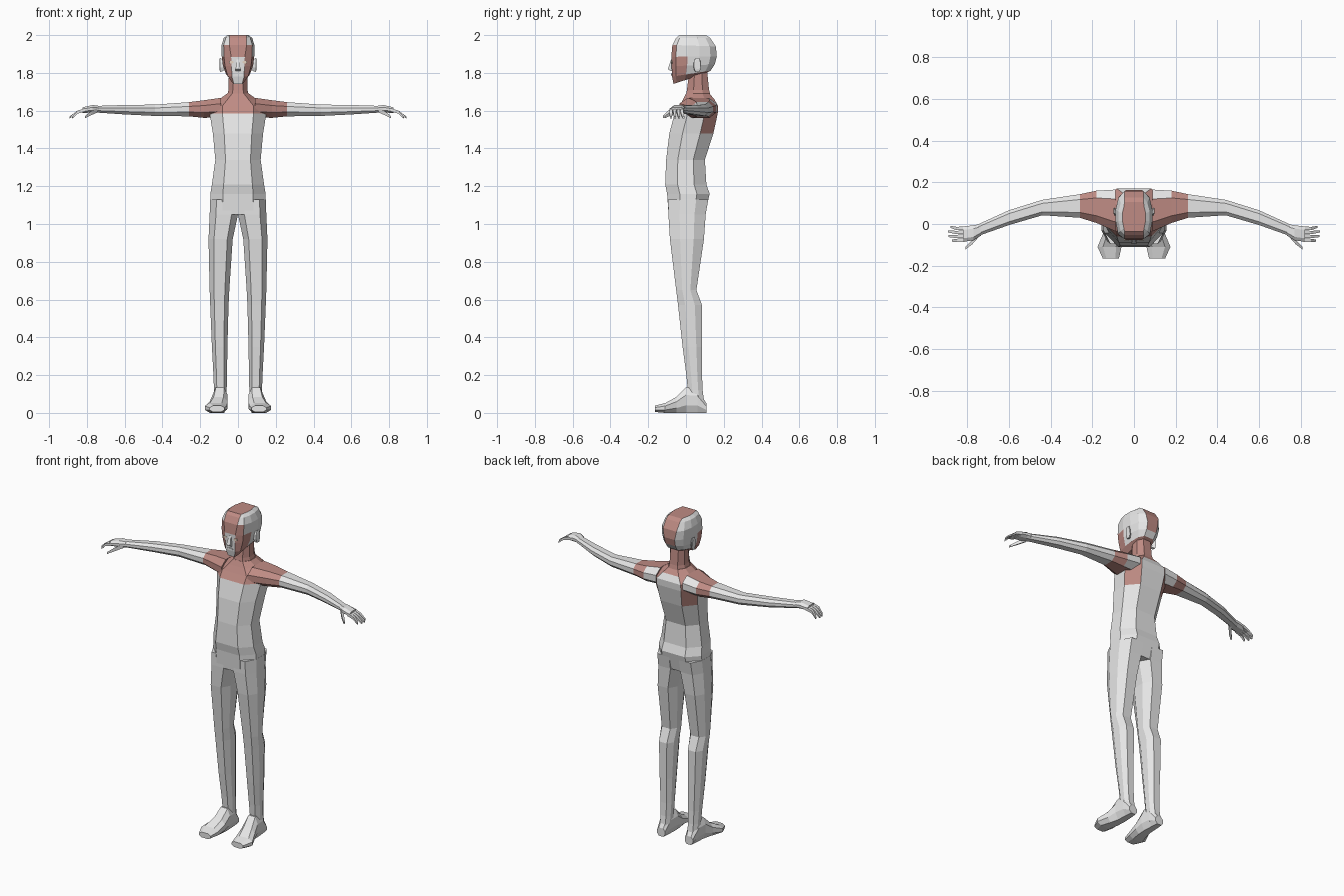
import bpy, bmesh
from mathutils import Vector

cube = bpy.data.objects.get("Cube")
if cube:
    bpy.data.objects.remove(cube, do_unlink=True)


def material(name, rgb):
    m = bpy.data.materials.new(name)
    m.use_nodes = True
    m.diffuse_color = (*rgb, 1)
    m.node_tree.nodes["Principled BSDF"].inputs["Base Color"].default_value = (*rgb, 1)
    return m


GREY = material("pale grey", (0.8, 0.8, 0.8))
RED = material("dusty red", (0.52, 0.26, 0.23))
EYE = material("eye cream", (0.8, 0.66, 0.54))

# Unit cross-section with eight corners
OCTAGON = [(.55, -1), (1, -.4), (1, .4), (.55, 1), (-.55, 1), (-1, .4), (-1, -.4), (-.55, -1)]
DIAMOND = [(1, -1), (1, 1), (-1, 1), (-1, -1)]


def ring(axis, t, a0, a1, b0, b1, pattern=OCTAGON):
    """Cross-section at t on an axis, filling the bounds a and b of the other two axes."""
    points = []
    for a, b in pattern:
        p = [(a0 + a1 + a * (a1 - a0)) / 2, (b0 + b1 + b * (b1 - b0)) / 2]
        p.insert(axis, t)
        points.append(Vector(p))
    return points


def loft(name, rings, rule=None, mats=(GREY, RED), mirror=False):
    """Skin rings into a closed flat-shaded mesh; rule(centre, normal) picks the red faces."""
    bm = bmesh.new()
    loops = [[bm.verts.new(p) for p in r] for r in rings]
    n = len(loops[0])
    for lo, hi in zip(loops, loops[1:]):
        for j in range(n):
            k = (j + 1) % n
            bm.faces.new((lo[j], lo[k], hi[k], hi[j]))
    bm.faces.new(loops[0][::-1])
    bm.faces.new(loops[-1])
    bmesh.ops.recalc_face_normals(bm, faces=bm.faces)
    bm.normal_update()
    if rule:
        for f in bm.faces:
            f.material_index = int(rule(f.calc_center_median(), f.normal))
    me = bpy.data.meshes.new(name)
    bm.to_mesh(me)
    bm.free()
    for m in mats:
        me.materials.append(m)
    ob = bpy.data.objects.new(name, me)
    bpy.context.collection.objects.link(ob)
    if mirror:
        ob.modifiers.new("Mirror", "MIRROR")
    return ob


# Torso: height, half width, front, back
TORSO = [(1.05, .148, -.092, .10), (1.16, .146, -.10, .125), (1.21, .138, -.11, .108),
         (1.34, .12, -.105, .10), (1.48, .133, -.088, .145), (1.585, .15, -.06, .168),
         (1.625, .15, -.035, .17), (1.66, .10, -.015, .15), (1.69, .058, 0, .125)]


def torso_red(c, n):
    armpit = c.z > 1.5 and c.y > 0.08 and abs(n.x) > .5
    return (c.z > 1.585 and n.y < .5) or c.z > 1.67 or armpit


loft("torso", [ring(2, z, -w, w, f, b) for z, w, f, b in TORSO], torso_red)

# Neck
NECK = [(1.66, .062, -.005, .135), (1.71, .05, .005, .122), (1.83, .048, .02, .11)]
loft("neck", [ring(2, z, -w, w, f, b) for z, w, f, b in NECK], lambda c, n: True)

# Legs: height, inner, outer, front, back
LEG = [(1.13, .0, .147, -.095, .118), (1.05, .0, .15, -.093, .104), (.92, .028, .156, -.085, .095),
       (.65, .046, .15, -.052, .055), (.57, .05, .147, -.042, .085), (.35, .056, .138, -.018, .086),
       (.2, .058, .13, .002, .085), (.12, .06, .127, .01, .088), (.03, .063, .126, .02, .1)]
loft("legs", [ring(2, *r) for r in LEG], mirror=True)

# Feet: depth, inner, outer, sole, top
FOOT = [(.108, .068, .122, .0, .05), (.06, .06, .13, .0, .13), (.0, .055, .135, .0, .135),
        (-.05, .055, .15, .0, .085), (-.11, .06, .175, .0, .052), (-.165, .072, .15, .005, .038)]
loft("feet", [ring(1, *r) for r in FOOT], mirror=True)

# Arms: distance out, front, back, bottom, top
ARM = [(.09, -.035, .165, 1.565, 1.668), (.18, .005, .16, 1.562, 1.655), (.26, .03, .143, 1.57, 1.645),
       (.44, .042, .116, 1.572, 1.632), (.6, -.005, .066, 1.58, 1.63), (.75, -.058, -.002, 1.59, 1.625)]
loft("arms", [ring(0, *r) for r in ARM],
     lambda c, n: c.x < .25 and not (c.x < .17 and n.y > .5), mirror=True)

# Hands
PALM = [(.735, -.056, .0, 1.59, 1.625), (.77, -.078, -.006, 1.59, 1.63), (.822, -.086, -.012, 1.588, 1.618)]
loft("palms", [ring(0, *r) for r in PALM], mirror=True)


def digit(name, path):
    """Tapering finger through points with a radius."""
    loft(name, [ring(0, x, y - r, y + r, z - r, z + r, DIAMOND) for x, y, z, r in path], mirror=True)


for i, reach in enumerate((.875, .89, .892, .88)):
    y = -.077 + i * .019
    digit("finger_%d" % (i + 1), [(.81, y, 1.604, .009), (.85, y - .002, 1.592, .008),
                                  (reach, y - .003 + i * .003, 1.564, .005)])
digit("thumb", [(.745, -.05, 1.602, .012), (.775, -.085, 1.588, .011), (.81, -.117, 1.566, .006)])

# Head: front height, back height, half width, strip half width, front, back
HEAD = [(1.742, 1.795, .035, .022, -.066, .10), (1.78, 1.812, .063, .032, -.074, .13),
        (1.835, 1.845, .08, .034, -.076, .152), (1.885, 1.888, .086, .036, -.078, .163),
        (1.948, 1.94, .088, .046, -.072, .158), (1.985, 1.985, .075, .046, -.052, .128),
        (2.0, 2.0, .056, .046, -.035, .105)]


def head_ring(zf, zb, w, s, f, b):
    half = [(s, 0), (.86 * w, .1), (w, .36), (w, .62), (.85 * w, .86), (s, 1)]
    outline = half + [(-x, t) for x, t in reversed(half)]
    return [Vector((x, f + t * (b - f), zf + t * (zb - zf))) for x, t in outline]


def head_red(c, n):
    strip = abs(c.x) < .02
    if n.z < -.7:
        return True
    if c.z > 1.89:
        return strip or (c.z < 1.95 and n.y < -.6)
    if c.y > .1:
        return strip and c.z > 1.85
    return not strip and (c.y < .0 or c.z < 1.81)


loft("head", [head_ring(*r) for r in HEAD], head_red)

# Nose, a wedge leaning out of the face
NOSE = [(1.872, -.007, .007, -.079, -.06), (1.82, -.013, .013, -.096, -.06), (1.81, -.012, .012, -.08, -.06)]
loft("nose", [ring(2, *r, DIAMOND) for r in NOSE])

# Lips and eyes, thin plates on the face
loft("lips", [ring(1, y, -.018, .018, 1.785, 1.797) for y in (-.079, -.071)])
EYES = [(y, .024, .048, 1.85, 1.863) for y in (-.079, -.071)]
loft("eyes", [ring(1, *r) for r in EYES], mats=(EYE,), mirror=True)

# Ears
EAR = [(.078, .04, .065, 1.81, 1.87), (.095, .042, .08, 1.805, 1.88), (.098, .05, .076, 1.82, 1.872)]
loft("ears", [ring(0, *r) for r in EAR], mirror=True)
